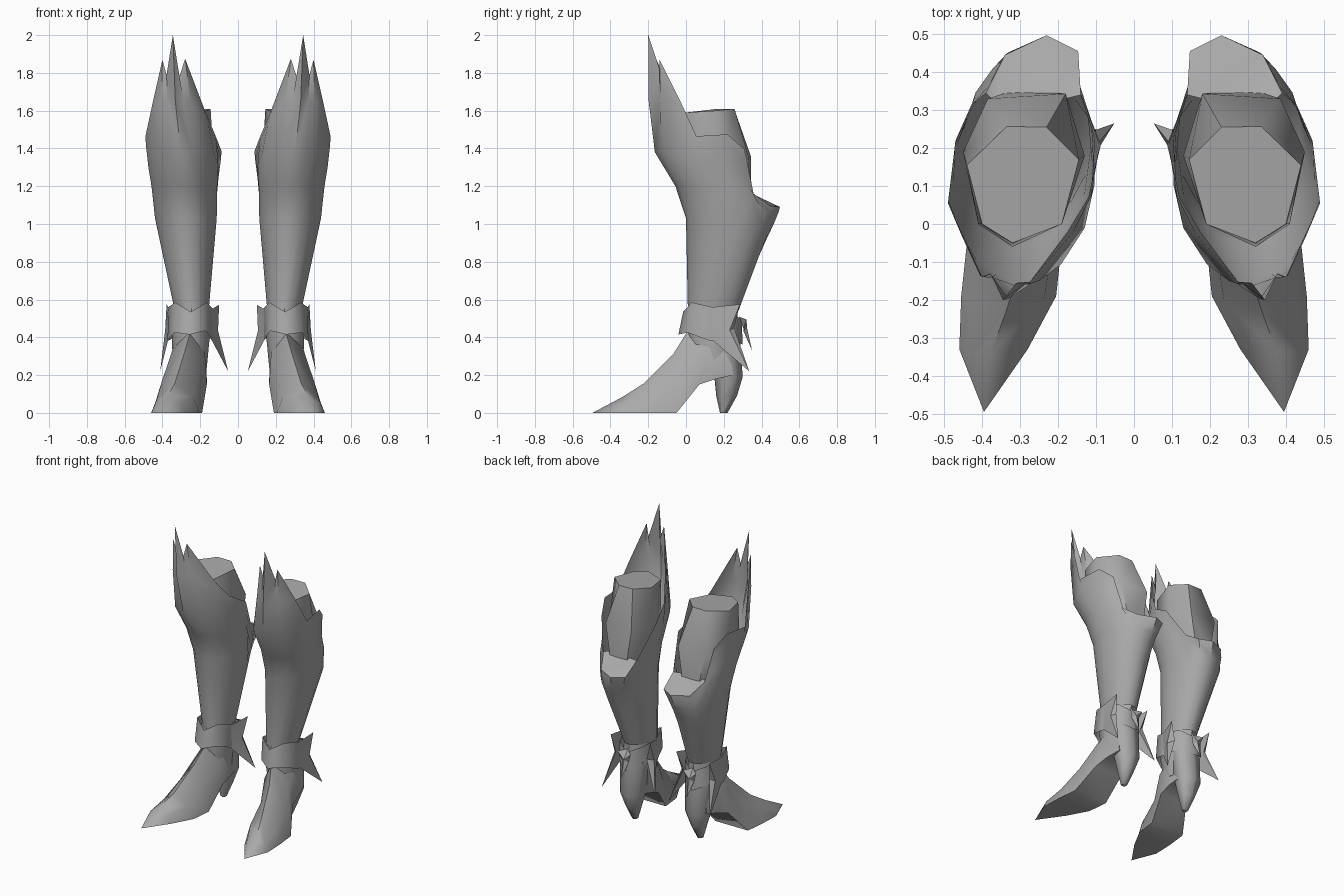
import bpy, bmesh, math
from mathutils import Vector

if "Cube" in bpy.data.objects:
    bpy.data.objects.remove(bpy.data.objects["Cube"])

steel = bpy.data.materials.new("grey steel")
steel.diffuse_color = (0.40, 0.40, 0.40, 1)
steel.use_nodes = True
steel.node_tree.nodes["Principled BSDF"].inputs["Base Color"].default_value = steel.diffuse_color


def make(name, verts, faces, angle=40):
    """Mesh for the +x boot, mirrored to give the pair."""
    me = bpy.data.meshes.new(name)
    me.from_pydata(verts, [], faces)
    bm = bmesh.new()
    bm.from_mesh(me)
    bmesh.ops.remove_doubles(bm, verts=bm.verts, dist=0.0005)
    bmesh.ops.recalc_face_normals(bm, faces=bm.faces)
    bm.to_mesh(me)
    bm.free()
    me.materials.append(steel)
    ob = bpy.data.objects.new(name, me)
    bpy.context.collection.objects.link(ob)
    ob.modifiers.new("pair", 'MIRROR').use_mirror_merge = False
    bpy.ops.object.select_all(action='DESELECT')
    ob.select_set(True)
    bpy.context.view_layer.objects.active = ob
    bpy.ops.object.shade_smooth_by_angle(angle=math.radians(angle))
    return ob


def loft(name, rings, caps=(True, True), angle=60):
    """Skin closed rings that share a point count."""
    n = len(rings[0])
    verts = [p for r in rings for p in r]
    faces = [(k*n+i, k*n+(i+1) % n, (k+1)*n+(i+1) % n, (k+1)*n+i)
             for k in range(len(rings)-1) for i in range(n)]
    if caps[0]:
        faces.append(tuple(range(n)))
    if caps[1]:
        faces.append(tuple(range(len(verts)-n, len(verts))))
    return make(name, verts, faces, angle)


def ring(cx, cy, rx, ry, z, n=8):
    """Ellipse starting at the front; z is one height or one per point."""
    zs = z if isinstance(z, list) else [z] * n
    return [(cx+rx*math.sin(2*math.pi*i/n), cy-ry*math.cos(2*math.pi*i/n), zs[i]) for i in range(n)]


def star(name, outline, bulge):
    """Spiked plate: outline with a raised centre on both sides."""
    c = sum((Vector(p) for p in outline), Vector()) / len(outline)
    n = len(outline)
    verts = outline + [tuple(c+Vector(bulge)), tuple(c-Vector(bulge))]
    faces = [(i, (i+1) % n, n+s) for i in range(n) for s in (0, 1)]
    return make(name, verts, faces, 15)


# Upper leg, closed at the top
knee_top = [(.32, -.05, 1.59), (.40, 0, 1.59), (.44, .155, 1.6), (.335, .257, 1.61),
            (.23, .255, 1.61), (.145, .17, 1.61), (.19, 0, 1.59)]
knee_back = [(.32, -.06, 1.36), (.41, 0, 1.36), (.45, .19, 1.36), (.385, .33, 1.36),
             (.18, .343, 1.36), (.13, .18, 1.36), (.19, 0, 1.36)]
loft("upper_leg", [ring(.275, .19, .13, .175, 1.1, 7), knee_back, knee_top], (False, True))

# Greave: height, inner x, outer x, front y, back y
profile = [(.54, .155, .335, .01, .28), (1.03, .112, .44, 0, .465), (1.09, .11, .445, -.01, .48),
           (1.2, .108, .455, -.04, .41), (1.38, .09, .48, -.15, .37), (1.65, .10, .485, -.19, .34)]


def shell(i, n, z):
    """Point on the greave surface in column i at height z."""
    for a, b in zip(profile, profile[1:]):
        if z <= b[0] + 1e-6:
            break
    t = min(1, (z-a[0]) / (b[0]-a[0]))
    x0, x1, y0, y1 = [p + (q-p)*t for p, q in zip(a[1:], b[1:])]
    return Vector(ring((x0+x1)/2, (y0+y1)/2, (x1-x0)/2, (y1-y0)/2, z, n)[i])


# Rim from the knee spike round the outside, back and inside
rim = [(.345, -.2, 2), (.378, -.13, 1.79), (.40, -.14, 1.87), (.45, -.03, 1.65), (.49, .055, 1.465),
       (.47, .22, 1.475), (.43, .31, 1.395), (.39, .345, 1.17), (.34, .445, 1.095), (.23, .497, 1.09),
       (.147, .455, 1.095), (.14, .34, 1.17), (.087, .21, 1.385), (.12, .07, 1.47), (.175, -.02, 1.6),
       (.28, -.16, 1.875), (.31, -.155, 1.78)]
rows = []
for level, part, pull in ((.54, 0, 0), (1.03, .53, 0), (1.2, .71, .1), (1.38, .83, .3), (1.65, .95, .75)):
    row = []
    for i, p in enumerate(rim):
        z = min(level, .54 + (p[2]-.54)*part)
        q = shell(i, 17, z).lerp(Vector(p), pull)
        row.append((q.x, q.y, z))
    rows.append(row)
loft("greave", rows + [rim], (False, False), 40)

# Ledge closing the calf rim against the leg
make("calf_ledge", rim[7:12] + [(.18, .33, 1.17), (.37, .325, 1.17)],
     [(0, 1, 6), (1, 2, 5, 6), (2, 3, 5), (3, 4, 5)])

# Ankle, tucked into foot and greave
loft("ankle", [ring(.255, .15, .09, .12, .24), ring(.25, .14, .1, .135, .40), ring(.245, .14, .09, .13, .58)])


def foot_section(inner, outer, sole_y, sole_z, top, puff):
    """Sole edge, two rounded sides and the instep ridge."""
    a, b, t = Vector((inner, sole_y, sole_z)), Vector((outer, sole_y, sole_z)), Vector(top)
    side = [e.lerp(t, .4) + Vector(((e.x-t.x)*puff, 0, (t.z-e.z)*.15)) for e in (b, a)]
    return [tuple(p) for p in (a, b, side[0], t, side[1])]


# Foot from toe tip over the arch to the heel seat
loft("foot", [
    [(.395, -.495, 0)] * 5,
    foot_section(.28, .46, -.33, 0, (.375, -.335, .085), .15),
    foot_section(.205, .455, -.19, 0, (.335, -.225, .155), .15),
    foot_section(.19, .44, -.05, 0, (.285, -.065, .315), .15),
    foot_section(.165, .37, .07, .15, (.255, 0, .42), .3),
    foot_section(.165, .355, .16, .18, (.25, .05, .48), .3),
    foot_section(.18, .33, .25, .2, (.25, .2, .48), .3)])

# Tapering heel
loft("heel", [ring(.25, .2, .02, .02, 0, 6), ring(.25, .215, .05, .055, .09, 6),
              ring(.25, .225, .085, .075, .19, 6), ring(.25, .2, .1, .085, .42, 6)], angle=70)

# Ankle cuff with a wavy border
loft("ankle_cuff", [ring(.255, .13, .118, .17, [.415, .425, .38, .40, .36, .40, .39, .435]),
                    ring(.25, .14, .118, .155, [.535, .585, .56, .53, .49, .53, .55, .585])],
     (False, False))

# Spiked wings on the cuff sides and a smaller one behind
star("outer_wing", [(.368, .14, .56), (.378, .285, .575), (.36, .255, .45),
                    (.412, .335, .22), (.37, .14, .385)], (.008, 0, 0))
star("inner_wing", [(.137, .12, .55), (.10, .25, .572), (.137, .235, .45),
                    (.052, .265, .22), (.142, .12, .39)], (.008, 0, 0))
star("back_wing", [(.25, .28, .51), (.30, .32, .495), (.275, .305, .43), (.25, .35, .33),
                   (.225, .305, .43), (.20, .32, .495)], (0, .01, 0))
